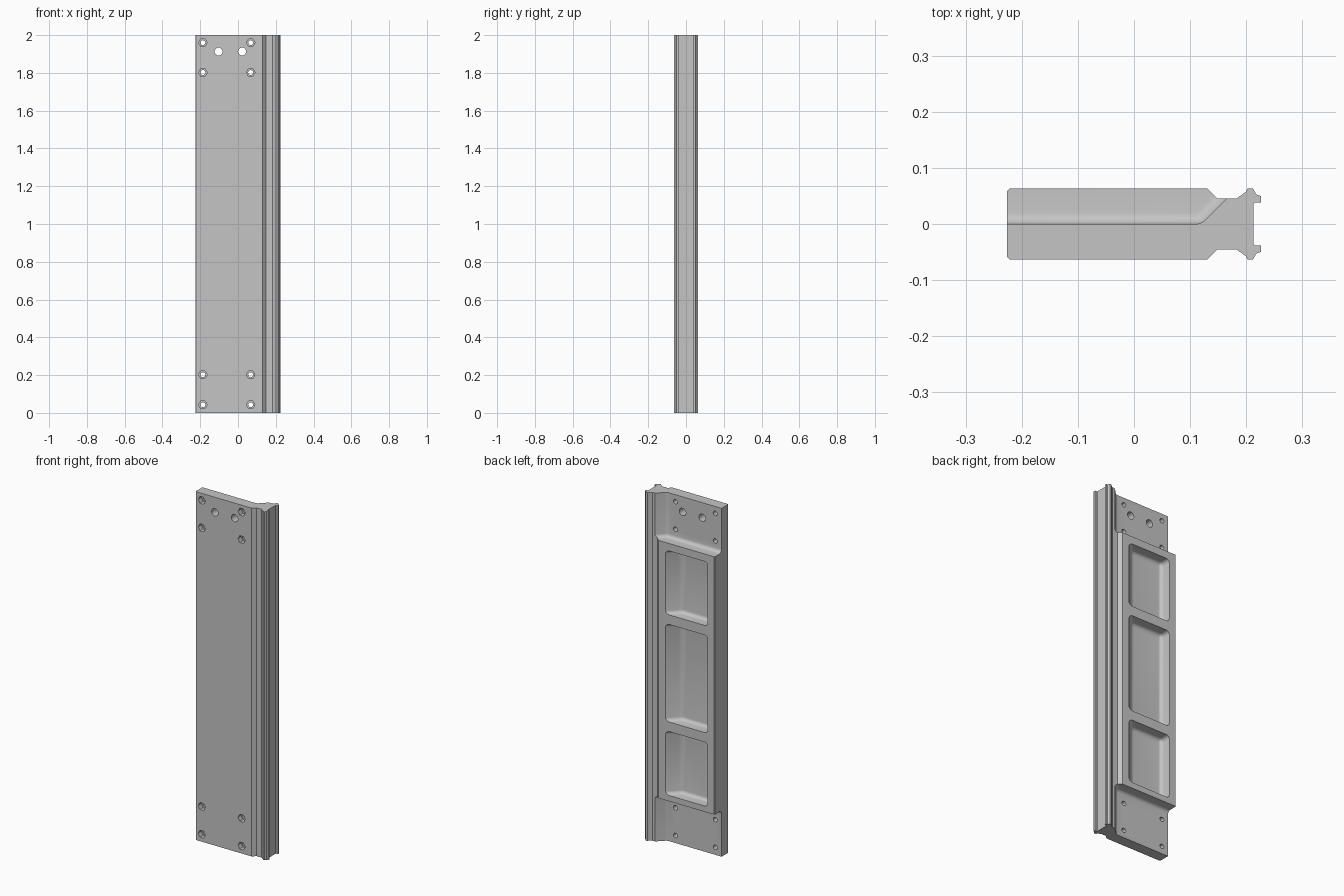
import bpy, bmesh, math
from mathutils import Matrix

cube = bpy.data.objects.get("Cube")
if cube:
    bpy.data.objects.remove(cube, do_unlink=True)

grey = bpy.data.materials.new("machined_grey")
grey.use_nodes = True
grey.diffuse_color = (0.56, 0.56, 0.56, 1)
grey.node_tree.nodes["Principled BSDF"].inputs["Base Color"].default_value = grey.diffuse_color


def add_object(name, bm):
    bmesh.ops.recalc_face_normals(bm, faces=bm.faces[:])
    mesh = bpy.data.meshes.new(name)
    bm.to_mesh(mesh)
    bm.free()
    mesh.materials.append(grey)
    obj = bpy.data.objects.new(name, mesh)
    bpy.context.collection.objects.link(obj)
    return obj


def prism(points, z0, z1):
    """Extrude an xy outline from z0 to z1."""
    bm = bmesh.new()
    face = bm.faces.new([bm.verts.new((x, y, z0)) for x, y in points])
    ext = bmesh.ops.extrude_face_region(bm, geom=[face])["geom"]
    for v in ext:
        if isinstance(v, bmesh.types.BMVert):
            v.co.z = z1
    return bm


def round_edges(bm, rule, radius, segments=5):
    edges = [e for e in bm.edges if rule(e.verts[0].co, e.verts[1].co)]
    bmesh.ops.bevel(bm, geom=edges, offset=radius, segments=segments,
                    profile=0.5, affect='EDGES')


# Extruded section: plate, neck and hooked rail, mirrored about y = 0
half = [(0.213, 0.036), (0.215, 0.038), (0.226, 0.038), (0.226, 0.05),
        (0.219, 0.052), (0.216, 0.056), (0.212, 0.063), (0.202, 0.063),
        (0.199, 0.057), (0.192, 0.052), (0.182, 0.045), (0.149, 0.045),
        (0.131, 0.063), (-0.222, 0.063), (-0.226, 0.059)]
outline = half + [(x, -y) for x, y in reversed(half)]
panel = add_object("rail_panel", prism(outline, 0, 2))
cutters = []

# End recesses on the back, with a filleted step and a soft diagonal side
step = [(-0.3, 0), (0.12, 0), (0.18, 0.06), (0.18, 0.1), (-0.3, 0.1)]
for name, z_step, z_out in (("top_recess", 1.745, 2.1), ("bottom_recess", 0.265, -0.1)):
    bm = prism(step, z_step, z_out)
    round_edges(bm, lambda a, b: abs(a.z - b.z) > 0.1 and abs(a.x - 0.12) < 0.001, 0.01)
    round_edges(bm, lambda a, b: max(abs(a.z - z_step), abs(b.z - z_step)) < 0.001
                and max(a.y, b.y) < 0.07, 0.02)
    cutters.append(add_object(name, bm))

# Three rounded pockets in the back, each with a sloped wall beside the rail
for z0, z1 in ((0.298, 0.665), (0.72, 1.28), (1.335, 1.702)):
    bm = prism([(-0.182, 0), (0.023, 0), (0.123, 0.1), (-0.182, 0.1)], z0, z1)
    round_edges(bm, lambda a, b: abs(a.y - b.y) > 0.09, 0.02)
    round_edges(bm, lambda a, b: max(a.y, b.y) < 0.001, 0.019)
    cutters.append(add_object("pocket", bm))


def hole(x, z, radius, y0, y1, sides=24):
    bm = bmesh.new()
    bmesh.ops.create_cone(bm, cap_ends=True, segments=sides, radius1=radius,
                          radius2=radius, depth=y1 - y0,
                          matrix=Matrix.Translation((x, (y0 + y1) / 2, z))
                          @ Matrix.Rotation(math.pi / 2, 4, 'X')
                          @ Matrix.Rotation(math.pi / 2, 4, 'Z'))
    cutters.append(add_object("hole", bm))


# Screw holes with hexagonal nut seats in the corners, and two dowel holes
for x in (-0.186, 0.067):
    for z in (0.043, 0.202, 1.802, 1.96):
        hole(x, z, 0.013, -0.2, 0.2)
        hole(x, z, 0.023, -0.2, -0.035, 6)
for x in (-0.103, 0.022):
    hole(x, 1.913, 0.021, -0.2, 0.2)

# Cut everything out of the panel
bpy.context.view_layer.objects.active = panel
for cutter in cutters:
    mod = panel.modifiers.new("cut", 'BOOLEAN')
    mod.operation = 'DIFFERENCE'
    mod.solver = 'EXACT'
    mod.object = cutter
    bpy.ops.object.modifier_apply(modifier=mod.name)
for cutter in cutters:
    bpy.data.objects.remove(cutter, do_unlink=True)

for obj in bpy.context.selected_objects:
    obj.select_set(False)
panel.select_set(True)
bpy.ops.object.shade_smooth_by_angle(angle=math.radians(30))
